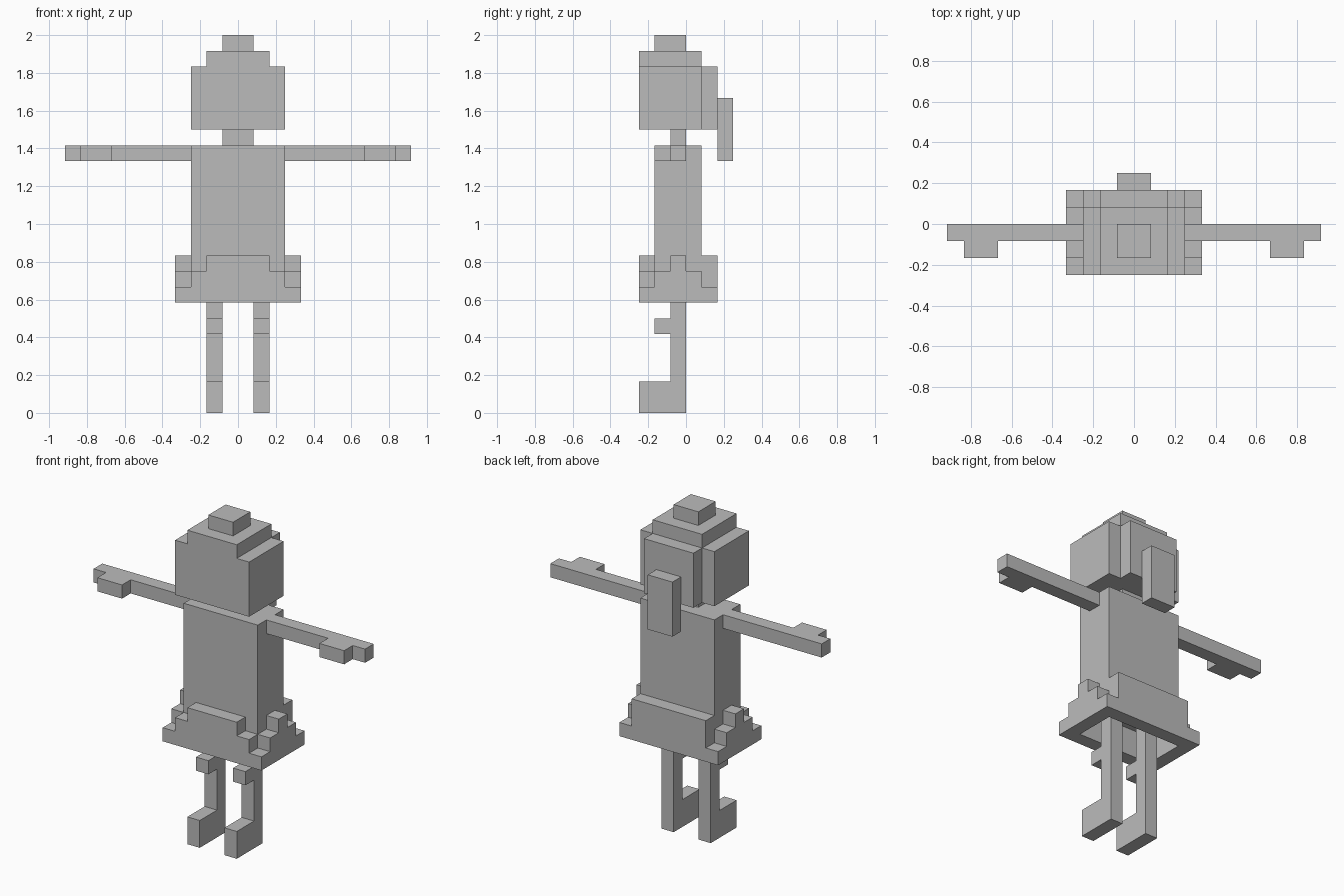
import bpy, bmesh, math
from mathutils import Vector

if "Cube" in bpy.data.objects:
    bpy.data.objects.remove(bpy.data.objects["Cube"])

U = 1 / 12  # one block

grey = bpy.data.materials.new("plain grey")
grey.diffuse_color = (0.5, 0.5, 0.5, 1)
grey.use_nodes = True
grey.node_tree.nodes["Principled BSDF"].inputs["Base Color"].default_value = grey.diffuse_color


def mirror(boxes):
    return [((-b[1], -b[0]) + b[2:]) for b in boxes]


# Boxes in block units: x0, x1, y0, y1, z0, z1
arm = [(3, 11, -1, 0, 16, 17), (8, 10, -2, -1, 16, 17)]        # arm, hand
leg = [(1, 2, -1, 0, 0, 9), (1, 2, -2, -1, 5, 6),              # shin, knee
       (1, 2, -3, -1, 0, 2)]                                   # foot
skirt_side = [(3, 4, -3, 2, 7, 8), (3, 4, -2, 1, 8, 9), (3, 4, -1, 0, 9, 10)]
parts = {
    "head": [(-3, 3, -3, 1, 18, 22), (-2, 2, 1, 2, 18, 22), (-2, 2, -3, 1, 22, 23)],
    "top_knot": [(-1, 1, -2, 0, 23, 24)],
    "ponytail": [(-1, 1, 2, 3, 16, 20)],
    "neck": [(-1, 1, -1, 0, 17, 18)],
    "torso": [(-3, 3, -2, 1, 9, 17)],
    "skirt": skirt_side + mirror(skirt_side) + [
        (-3, 3, -3, -2, 7, 9), (-2, 2, -3, -2, 9, 10),         # stepped front
        (-3, 3, 1, 2, 7, 10)],                                 # tall back
    "left_arm": arm, "right_arm": mirror(arm),
    "left_leg": leg, "right_leg": mirror(leg),
}


def cells(boxes):
    return {(x, y, z) for a, b, c, d, e, f in boxes
            for x in range(a, b) for y in range(c, d) for z in range(e, f)}


solid = set().union(*(cells(b) for b in parts.values()))


def build(name, boxes):
    """Skin the blocks of one part, leaving out faces hidden inside the figure."""
    bm = bmesh.new()
    for c in sorted(cells(boxes)):
        mid = Vector(c) + Vector((0.5, 0.5, 0.5))
        for axis in range(3):
            for s in (-1, 1):
                n = [0, 0, 0]
                n[axis] = s
                if tuple(p + q for p, q in zip(c, n)) in solid:
                    continue
                u, v = Vector((0, 0, 0)), Vector((0, 0, 0))
                u[(axis + 1) % 3] = 0.5
                v[(axis + 2) % 3] = 0.5 * s
                m = mid + Vector(n) * 0.5
                bm.faces.new([bm.verts.new(p * U) for p in
                              (m - u - v, m + u - v, m + u + v, m - u + v)])
    bmesh.ops.remove_doubles(bm, verts=bm.verts, dist=1e-4)
    bmesh.ops.dissolve_limit(bm, angle_limit=math.radians(1),
                             verts=bm.verts, edges=bm.edges)
    mesh = bpy.data.meshes.new(name)
    bm.to_mesh(mesh)
    bm.free()
    mesh.materials.append(grey)
    bpy.context.collection.objects.link(bpy.data.objects.new(name, mesh))


for part_name, part_boxes in parts.items():
    build(part_name, part_boxes)
